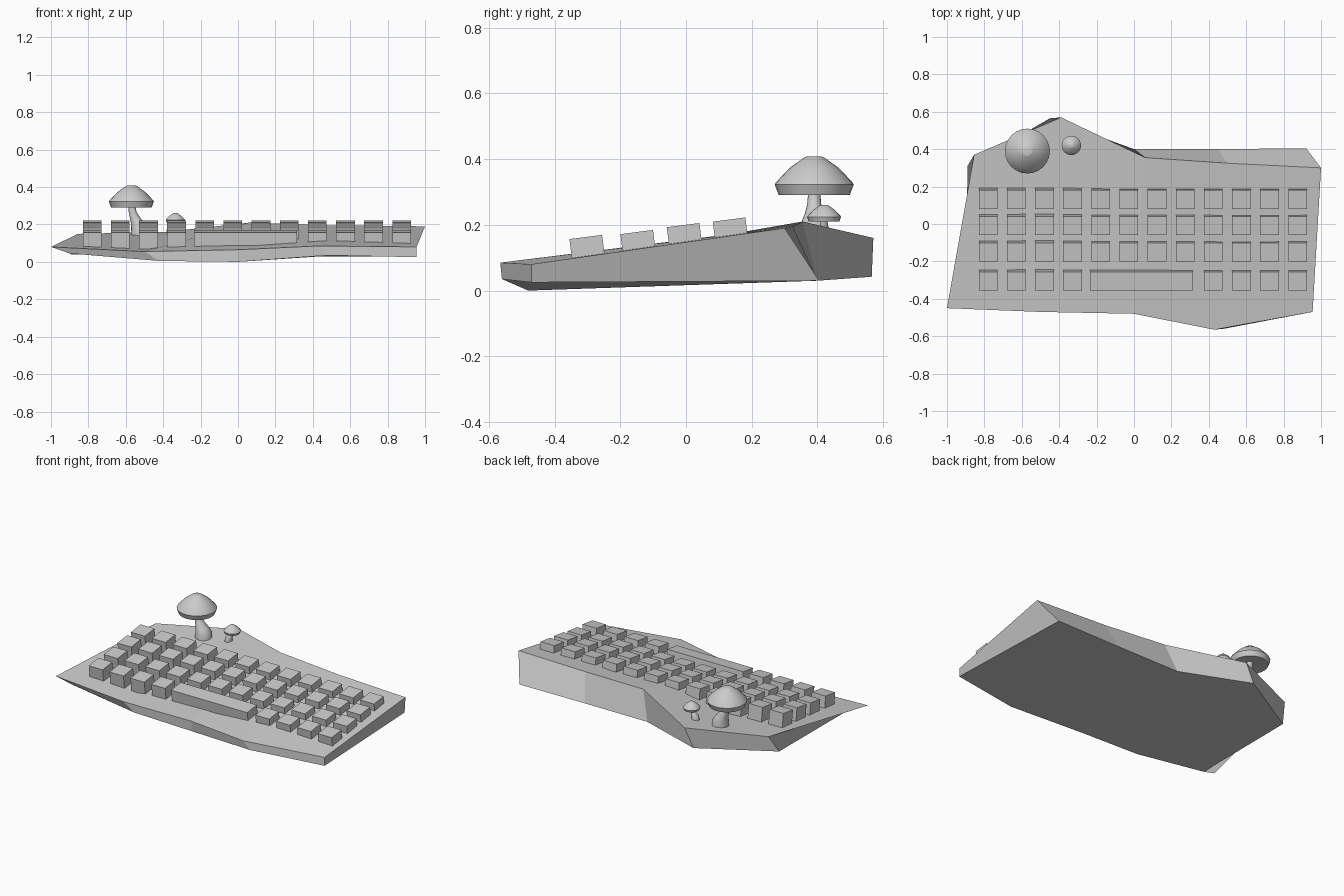
import bpy, bmesh
from math import cos, sin, pi, radians
from mathutils import Vector, Matrix

if "Cube" in bpy.data.objects:
    bpy.data.objects.remove(bpy.data.objects["Cube"])


def make(name, verts, faces, smooth=None):
    me = bpy.data.meshes.new(name)
    me.from_pydata([tuple(v) for v in verts], [], faces)
    bm = bmesh.new()
    bm.from_mesh(me)
    bmesh.ops.recalc_face_normals(bm, faces=bm.faces)
    bm.to_mesh(me)
    bm.free()
    ob = bpy.data.objects.new(name, me)
    bpy.context.collection.objects.link(ob)
    if smooth:
        bpy.ops.object.select_all(action='DESELECT')
        ob.select_set(True)
        bpy.context.view_layer.objects.active = ob
        bpy.ops.object.shade_smooth_by_angle(angle=radians(smooth))
    return ob


def loft(name, rings, n=20, smooth=35):
    # rings of (centre, radius), closed at both ends
    verts = [Vector(c) + Vector((r * cos(2 * pi * k / n), r * sin(2 * pi * k / n), 0))
             for c, r in rings for k in range(n)]
    faces = [(i * n + k, i * n + (k + 1) % n, (i + 1) * n + (k + 1) % n, (i + 1) * n + k)
             for i in range(len(rings) - 1) for k in range(n)]
    faces += [tuple(range(n)), tuple(range(len(verts) - n, len(verts)))]
    return make(name, verts, faces, smooth)


# Irregular wedge-shaped case: top outline and bottom outline, front edge then back edge
top = [(-1, -.45, .08), (-.5, -.47, .055), (0, -.48, .065), (.43, -.565, .085), (.955, -.47, .08),
       (1, .3, .19), (.5, .325, .195), (.06, .355, .21), (-.39, .57, .16), (-.855, .37, .15)]
bottom = [(-.9, -.43, .045), (-.42, -.47, .005), (0, -.48, 0), (.48, -.56, .035), (.955, -.47, .025),
          (.92, .405, .03), (.45, .4, .03), (0, .4, .03), (-.45, .565, .042), (-.89, .31, .04)]
faces = [(i, (i + 1) % 10, 10 + (i + 1) % 10, 10 + i) for i in range(10)]
for i in range(4):
    faces.append((i, i + 1, 8 - i, 9 - i))
    faces.append((10 + i, 11 + i, 18 - i, 19 - i))
make("case", top + bottom, faces)

# Keys: tilted boxes placed by the centre of their top face
TILT = Matrix.Rotation(radians(7.3), 3, 'X')


def key(name, x, y, z, width):
    pts = [Vector((x, y, z)) + TILT @ Vector((sx * width / 2, sy * .05, h))
           for h in (-.1, 0) for sx, sy in ((-1, -1), (1, -1), (1, 1), (-1, 1))]
    fs = [(0, 1, 2, 3), (4, 5, 6, 7)] + [(k, (k + 1) % 4, 4 + (k + 1) % 4, 4 + k) for k in range(4)]
    make(name, pts, fs)


rows = [(-.305, .163), (-.15, .178), (-.009, .199), (.131, .216)]
for r, (y, z) in enumerate(rows):
    for c in range(12):
        if r == 0 and 4 <= c <= 7:
            continue
        key(f"key_{r}_{c}", -.78 + c * .1505, y, z, .1)
key("space_bar", .04, *rows[0], .55)


# Mushrooms: flared bent stem and a lathed cap
def mushroom(name, cap, s, stem):
    x, y, z = cap
    profile = [(0.02, .012), (.095, 0), (.108, 0), (.12, .032), (.116, .04), (.075, .083), (.03, .115), (.022, .118)]
    loft(name + "_cap", [((x, y, z + h * s), r * s) for r, h in profile], 24)
    loft(name + "_stem", stem, 16, 60)


mushroom("large_mushroom", (-.57, .39, .29), 1,
         [((-.522, .39, .13), .052), ((-.522, .39, .175), .05), ((-.532, .39, .205), .04),
          ((-.55, .39, .235), .028), ((-.563, .39, .265), .021), ((-.568, .39, .305), .018)])
mushroom("small_mushroom", (-.335, .42, .21), .43,
         [((-.36, .417, .145), .024), ((-.358, .417, .172), .023), ((-.35, .418, .185), .017),
          ((-.34, .42, .2), .012), ((-.335, .42, .217), .01)])
